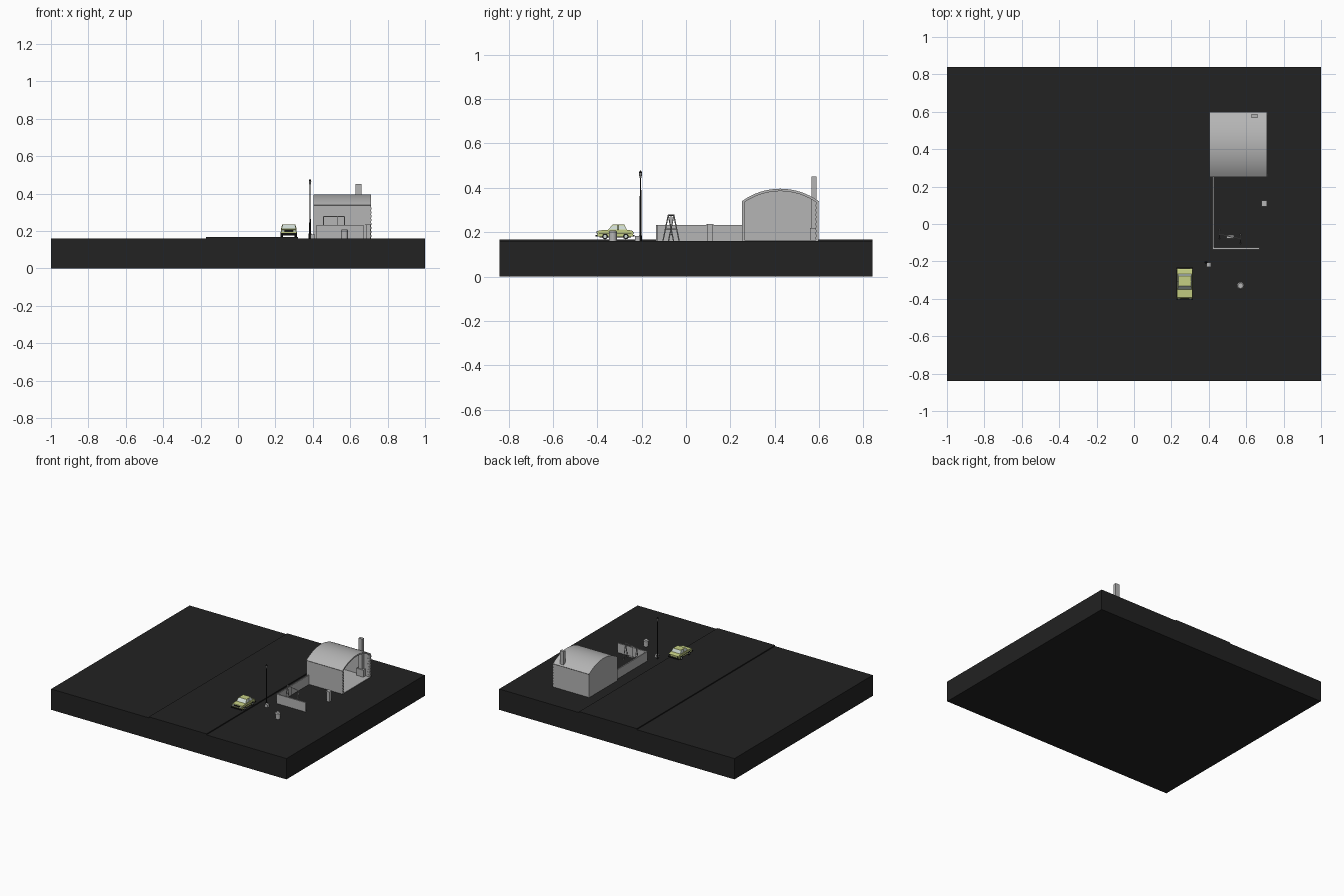
import bpy, bmesh, math
from mathutils import Vector

if "Cube" in bpy.data.objects:
    bpy.data.objects.remove(bpy.data.objects["Cube"])

def mat(name, c):
    m = bpy.data.materials.new(name)
    m.diffuse_color = (*c, 1)
    m.use_nodes = True
    m.node_tree.nodes["Principled BSDF"].inputs["Base Color"].default_value = m.diffuse_color
    return m

ASPHALT = mat("asphalt black", (0.016, 0.016, 0.016))
GREY = mat("concrete grey", (0.46, 0.46, 0.46))
PAINT = mat("pale yellow green", (0.56, 0.62, 0.23))
GLASS = mat("pale glass", (0.62, 0.70, 0.66))
BLACK = mat("rubber black", (0.012, 0.012, 0.012))

def finish(name, bm, m):
    bmesh.ops.recalc_face_normals(bm, faces=bm.faces)
    me = bpy.data.meshes.new(name)
    bm.to_mesh(me)
    bm.free()
    me.materials.append(m)
    ob = bpy.data.objects.new(name, me)
    bpy.context.collection.objects.link(ob)
    return ob

def box(name, x0, x1, y0, y1, z0, z1, m):
    bm = bmesh.new()
    bmesh.ops.create_cube(bm, size=1)
    for v in bm.verts:
        v.co = ((x0 + x1) / 2 + v.co.x * (x1 - x0), (y0 + y1) / 2 + v.co.y * (y1 - y0),
                (z0 + z1) / 2 + v.co.z * (z1 - z0))
    return finish(name, bm, m)

def extrude_yz(name, pts, x0, x1, m):
    """Prism along x from a (y, z) outline."""
    bm = bmesh.new()
    f = bm.faces.new([bm.verts.new((x0, y, z)) for y, z in pts])
    r = bmesh.ops.extrude_face_region(bm, geom=[f])
    for v in r["geom"]:
        if isinstance(v, bmesh.types.BMVert):
            v.co.x = x1
    return finish(name, bm, m)

def rod(name, a, b, r, m, n=8, r2=None):
    a, b = Vector(a), Vector(b)
    d = b - a
    bm = bmesh.new()
    bmesh.ops.create_cone(bm, cap_ends=True, segments=n, radius1=r,
                          radius2=r if r2 is None else r2, depth=d.length)
    bm.transform(d.to_track_quat('Z', 'Y').to_matrix().to_4x4())
    bmesh.ops.translate(bm, verts=bm.verts, vec=(a + b) / 2)
    return finish(name, bm, m)

G = 0.16      # ground level
R = 0.168     # road level

# ground and raised road
box("ground_slab", -1, 1, -0.84, 0.84, 0, G, ASPHALT)
box("road", -0.17, 0.32, -0.84, 0.84, G - 0.01, R, ASPHALT)

# vaulted building, open at the right end
X0, X1, Y0, Y1, EAVE, RISE = 0.405, 0.712, 0.253, 0.597, 0.337, 0.056
def arch(off, n=16):
    h = (Y1 - Y0) / 2
    rad = (h * h + RISE * RISE) / (2 * RISE)
    cy, cz = (Y0 + Y1) / 2, EAVE + RISE - rad
    t = math.asin(h / rad)
    return [(cy + (rad + off) * math.sin(-t + 2 * t * i / n),
             cz + (rad + off) * math.cos(-t + 2 * t * i / n)) for i in range(n + 1)]
roof = extrude_yz("vaulted_roof", arch(0.003) + arch(-0.008)[::-1], X0, X1, GREY)
for p in roof.data.polygons:
    p.use_smooth = abs(p.normal.x) < 0.5
bpy.context.view_layer.objects.active = roof
roof.select_set(True)
bpy.ops.object.shade_smooth_by_angle(angle=math.radians(30))
box("front_wall", X0, X1, Y0, Y0 + 0.01, G, EAVE, GREY)
box("back_wall", X0, X1, Y1 - 0.01, Y1, G, EAVE, GREY)
extrude_yz("end_wall", [(Y0, G)] + arch(0) + [(Y1, G)], X0, X0 + 0.01, GREY)
box("building_floor", X0, X1, Y0, Y1, G, G + 0.004, GREY)
# worn bricks along the open wall ends
for i in range(8):
    z = G + 0.008 + i * 0.021
    for y in (Y0, Y1 - 0.013):
        box("edge_brick", X1 - 0.02, X1 + 0.003, y, y + 0.013, z, z + 0.011, GREY)

# chimney with hearth
box("chimney", 0.628, 0.66, 0.566, 0.588, G, 0.45, GREY)
box("hearth", 0.615, 0.675, 0.558, 0.588, G, 0.218, GREY)

# yard walls
box("yard_side_wall", 0.42, 0.428, -0.135, Y0, G, 0.232, GREY)
box("yard_front_wall", 0.42, 0.67, -0.135, -0.126, G, 0.232, GREY)

# yard cabinet, bin
box("cabinet", 0.685, 0.709, 0.096, 0.122, G, 0.232, GREY)
box("cabinet_top", 0.682, 0.712, 0.093, 0.125, 0.232, 0.238, GREY)
rod("litter_bin", (0.57, -0.33, G), (0.57, -0.33, 0.2), 0.018, GREY, 16)
rod("litter_bin_lid", (0.57, -0.33, 0.2), (0.57, -0.33, 0.208), 0.02, GREY, 16, 0.014)

# swing: two A-frames, top bar, hanging seat
def bar_at(t):
    return 0.458 + 0.112 * t, -0.055 - 0.025 * t
ends = [bar_at(0), bar_at(1)]
for x, y in ends:
    for s in (-1, 1):
        rod("swing_leg", (x, y + s * 0.024, G), (x, y, 0.277), 0.0028, GREY, 6)
    rod("swing_brace", (x, y - 0.012, 0.215), (x, y + 0.012, 0.215), 0.002, GREY, 6)
rod("swing_bar", (*ends[0], 0.277), (*ends[1], 0.277), 0.003, GREY, 6)
for t in (0.35, 0.65):
    rod("swing_rope", (*bar_at(t), 0.277), (*bar_at(t), 0.192), 0.0012, GREY, 5)
sx, sy = bar_at(0.5)
box("swing_seat", sx - 0.02, sx + 0.02, sy - 0.009, sy + 0.009, 0.188, 0.192, GREY)

# street lamp and kerb box
PX, PY = 0.385, -0.205
rod("lamp_pole", (PX, PY, G), (PX, PY, 0.45), 0.0045, BLACK, 8, 0.003)
rod("lamp_base", (PX, PY, G), (PX, PY, 0.185), 0.007, BLACK, 8)
rod("lamp_head", (PX, PY, 0.445), (PX, PY, 0.467), 0.004, GREY, 6, 0.008)
rod("lamp_cap", (PX, PY, 0.467), (PX, PY, 0.479), 0.008, BLACK, 6, 0.001)
box("kerb_box", 0.388, 0.412, -0.23, -0.207, G, 0.182, GREY)

# car body: side outline extruded across the width
CX, HW = 0.2715, 0.042
extrude_yz("car_body", [(-0.398, 0.181), (-0.4, 0.2), (-0.394, 0.208), (-0.345, 0.211),
                        (-0.27, 0.211), (-0.245, 0.208), (-0.238, 0.203), (-0.24, 0.181)],
           CX - HW, CX + HW, PAINT)
box("car_underside", CX - 0.036, CX + 0.036, -0.39, -0.248, 0.176, 0.182, BLACK)

# cabin: tapered block, glass sides and painted roof
bm = bmesh.new()
lo = [(-HW + 0.002, -0.352), (HW - 0.002, -0.352), (HW - 0.002, -0.266), (-HW + 0.002, -0.266)]
hi = [(-0.033, -0.331), (0.033, -0.331), (0.033, -0.278), (-0.033, -0.278)]
a = [bm.verts.new((CX + x, y, 0.21)) for x, y in lo]
b = [bm.verts.new((CX + x, y, 0.234)) for x, y in hi]
sides = [bm.faces.new((a[i], a[(i + 1) % 4], b[(i + 1) % 4], b[i])) for i in range(4)]
bm.faces.new(b)
bm.faces.new(a[::-1])
bm.normal_update()
bmesh.ops.inset_individual(bm, faces=sides, thickness=0.0035)
for f in sides:
    f.material_index = 1
cabin = finish("car_cabin", bm, PAINT)
cabin.data.materials.append(GLASS)

# side pillars, wheels, trim
for s in (-1, 1):
    x = CX + s * HW
    rod("window_pillar", (x - s * 0.002, -0.306, 0.211), (CX + s * 0.033, -0.306, 0.233), 0.002, PAINT, 5)
    box("side_trim", x - 0.001, x + 0.001, -0.392, -0.246, 0.192, 0.195, BLACK)
    for y in (-0.365, -0.271):
        rod("wheel", (x - s * 0.012, y, R + 0.013), (x + s * 0.0015, y, R + 0.013), 0.013, BLACK, 16)
        rod("hubcap", (x, y, R + 0.013), (x + s * 0.0025, y, R + 0.013), 0.007, GLASS, 12)
    rod("headlight", (CX + s * 0.031, -0.397, 0.2), (CX + s * 0.031, -0.403, 0.2), 0.006, GLASS, 12)
    box("tail_light", CX + s * 0.033 - 0.005, CX + s * 0.033 + 0.005, -0.242, -0.236, 0.193, 0.201, BLACK)
box("grille", CX - 0.023, CX + 0.023, -0.402, -0.397, 0.195, 0.205, BLACK)
for y in (-0.403, -0.236):
    box("bumper", CX - HW - 0.002, CX + HW + 0.002, y - 0.004, y + 0.004, 0.181, 0.188, BLACK)
